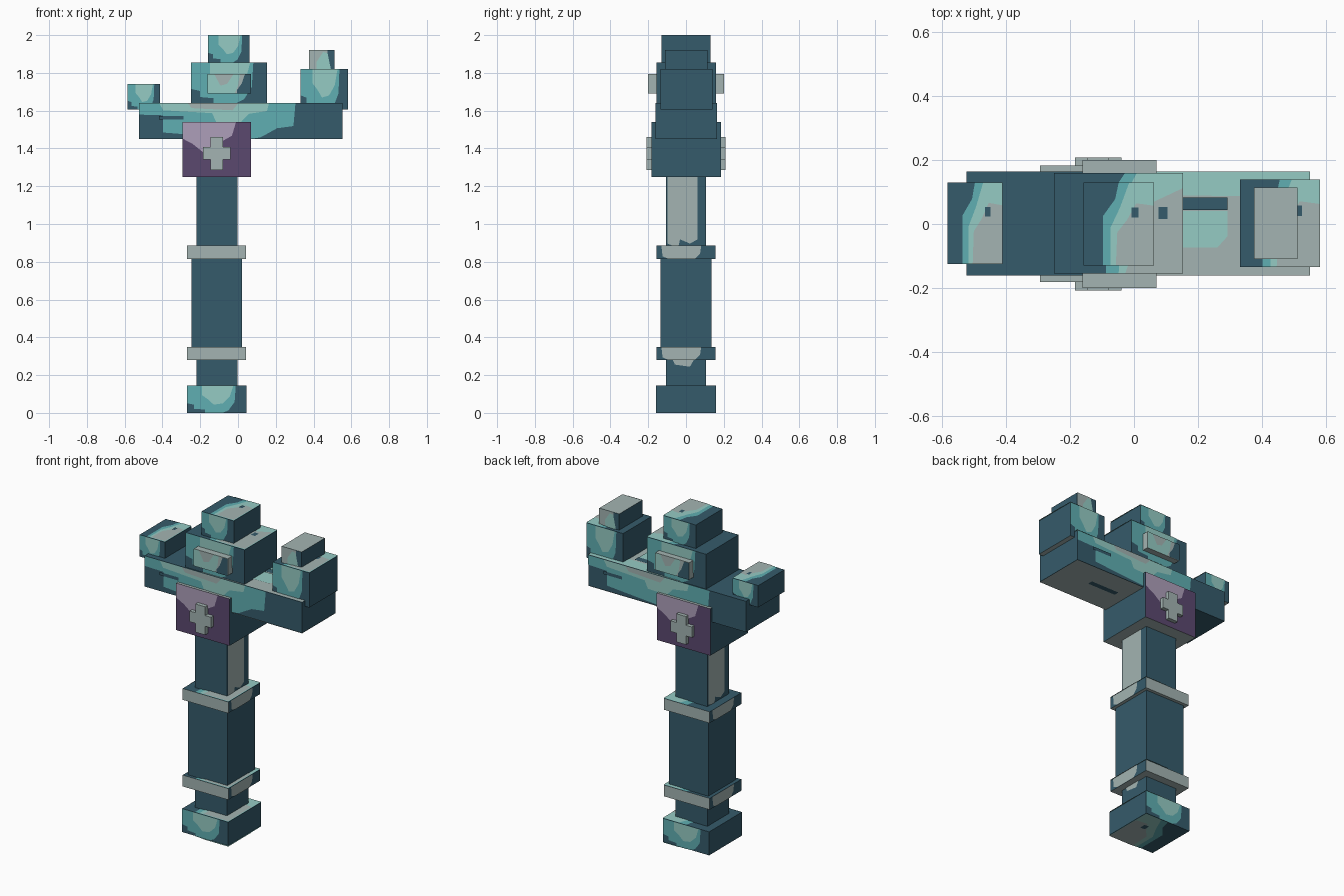
import bpy, bmesh
from mathutils import Vector

if "Cube" in bpy.data.objects:
    bpy.data.objects.remove(bpy.data.objects["Cube"])

# ---------- colours ----------
def linear(h):
    out = []
    for i in (0, 2, 4):
        c = int(h[i:i + 2], 16) / 255
        out.append(c / 12.92 if c <= 0.04045 else ((c + 0.055) / 1.055) ** 2.4)
    return (*out, 1)

MATS = {}
for name, h in dict(dark_teal="355B6B", teal="60AFB2", pale_teal="95CBC4", stone_grey="A3B4B2",
                    purple="5B486F", pale_purple="AE9FBA").items():
    MATS[name] = bpy.data.materials.new(name)
    MATS[name].diffuse_color = linear(h)
NAMES = list(MATS)
DARK, TEAL, PALE, GREY, PURPLE, LILAC = range(6)
NORMALS = {'F': (0, -1, 0), 'B': (0, 1, 0), 'R': (1, 0, 0),
           'L': (-1, 0, 0), 'T': (0, 0, 1), 'D': (0, 0, -1)}


def face_point(b, side, u, v):
    """Point on one side of box b; u runs left to right as seen from outside."""
    x0, x1, y0, y1, z0, z1 = b
    w, d, h = x1 - x0, y1 - y0, z1 - z0
    return Vector({'F': (x0 + u * w, y0, z0 + v * h), 'B': (x1 - u * w, y1, z0 + v * h),
                   'R': (x1, y0 + u * d, z0 + v * h), 'L': (x0, y1 - u * d, z0 + v * h),
                   'T': (x0 + u * w, y0 + v * d, z1), 'D': (x0 + u * w, y0 + v * d, z0)}[side])


def block(name, b, base=DARK, sides=None, paint=()):
    """Box with a colour per side and thin painted patches: (sides, [(colour, outline), ...])."""
    bm = bmesh.new()
    def add(side, outline, colour, lift):
        n = Vector(NORMALS[side])
        f = bm.faces.new([bm.verts.new(face_point(b, side, u, v) + n * lift) for u, v in outline])
        f.normal_update()
        if f.normal.dot(n) < 0:
            f.normal_flip()
        f.material_index = colour
    for s in NORMALS:
        add(s, rect(0, 1, 0, 1), (sides or {}).get(s, base), 0)
    bmesh.ops.remove_doubles(bm, verts=bm.verts, dist=1e-5)
    for where, layers in paint:
        for s in where:
            for i, (colour, outline) in enumerate(layers):
                add(s, outline, colour, 0.002 * (i + 1))
    me = bpy.data.meshes.new(name)
    bm.to_mesh(me)
    bm.free()
    for n in NAMES:
        me.materials.append(MATS[n])
    ob = bpy.data.objects.new(name, me)
    bpy.context.collection.objects.link(ob)
    return ob


def rect(u0, u1, v0, v1):
    return [(u0, v0), (u1, v0), (u1, v1), (u0, v1)]


# ---------- painted patterns ----------
FRONT = [
    (TEAL, [(0, 1), (0, .35), (.12, .3), (.12, .15), (.3, .12), (.3, 0), (.6, 0), (.7, .1),
            (.8, .4), (.82, 1)]),
    (PALE, [(.25, 1), (.25, .65), (.35, .5), (.45, .3), (.6, .35), (.72, .6), (.78, 1)])]
CAP = [
    (TEAL, [(.28, 0), (1, 0), (1, 1), (.5, 1), (.45, .8), (.28, .6)]),
    (PALE, [(.38, 0), (1, 0), (1, 1), (.65, 1), (.52, .7), (.38, .45)]),
    (GREY, [(.46, 0), (1, 0), (1, .72), (.75, .75), (.62, .55), (.48, .4)]),
    (DARK, rect(.68, .78, .58, .7))]
HEAD_FRONT = [
    (TEAL, [(0, 1), (0, .68), (.12, .66), (.12, .18), (.3, .1), (.55, 0), (.6, .05), (.68, .3),
            (.76, .36), (.77, 1)]),
    (PALE, [(.1, 1), (.12, .8), (.36, .72), (.38, .48), (.5, .46), (.54, .7), (.63, .78), (.64, 1)]),
    (GREY, [(.24, 1), (.26, .86), (.46, .8), (.49, 1)]),
    (DARK, rect(.1, .22, .54, .64))]
HEAD_TOP = [
    (GREY, [(.36, 0), (1, 0), (1, 1), (.42, 1)]),
    (PALE, [(.42, .78), (.84, .76), (1, .7), (1, 1), (.42, 1)]),
    (PALE, [(.6, .27), (.73, .27), (.76, .38), (.76, .62), (.6, .62)]),
    (DARK, rect(.6, .76, .63, .75))]
TOP_MID = [
    (TEAL, [(.4, 0), (1, 0), (1, 1), (.55, 1), (.42, .75)]),
    (PALE, [(.5, 0), (1, 0), (1, 1), (.64, 1), (.52, .7)]),
    (GREY, [(.55, 0), (1, 0), (1, .85), (.75, .7)]),
    (DARK, rect(.81, .88, .54, .66))]
PURPLE_FACE = [
    (LILAC, [(0, 1), (0, .7), (.15, .6), (.3, .45), (.45, .5), (.58, .65), (.72, .75), (.78, 1)])]
UNDER = [(GREY, [(.36, 0), (1, 0), (1, 1), (.4, 1)]), (DARK, rect(.62, .8, .5, .6))]

# ---------- handle ----------
block("pommel", (-.27, .045, -.16, .16, 0, .145), paint=[("FB", FRONT), ("TD", CAP)])
shaft = (-.22, -.002, -.105, .105, .145, 1.25)
block("shaft", shaft, paint=[
    ("RL", [(GREY, [(.03, .68), (.3, .66), (.35, .7), (.6, .68), (.79, .7), (.79, 1), (.03, 1)]),
            (GREY, [(.15, .13), (.22, .1), (.6, .09), (.72, .13)])])])
block("grip", (-.247, .022, -.135, .135, .31, .85))
RING_SIDE = [(GREY, [(.08, 1), (.1, .2), (.2, 0), (.65, 0), (.74, .4), (.76, 1)])]
for label, z in (("lower", .28), ("upper", .815)):
    block(label + "_ring", (-.27, .042, -.155, .155, z, z + .07), sides=dict(F=GREY, B=GREY, D=GREY),
          paint=[("RL", RING_SIDE), ("T", CAP)])

# ---------- head ----------
block("socket", (-.295, .07, -.182, .184, 1.25, 1.54),
      sides=dict(F=PURPLE, B=PURPLE, T=GREY, D=GREY), paint=[("FB", PURPLE_FACE)])
block("crossbar", (-.525, .552, -.162, .165, 1.45, 1.64),
      paint=[("FB", HEAD_FRONT), ("T", HEAD_TOP), ("D", UNDER)])
block("middle_tower", (-.25, .154, -.155, .16, 1.64, 1.855), paint=[("FB", FRONT), ("T", TOP_MID)])
block("middle_tower_top", (-.158, .062, -.13, .13, 1.855, 2), paint=[("FB", FRONT), ("T", CAP)])
block("left_tower", (-.585, -.412, -.125, .13, 1.605, 1.74),
      sides=dict(D=GREY), paint=[("FB", FRONT), ("T", CAP)])
block("right_tower", (.332, .582, -.135, .14, 1.605, 1.82),
      sides=dict(D=GREY), paint=[("FB", FRONT), ("T", CAP)])
block("right_tower_top", (.376, .512, -.11, .115, 1.82, 1.92), sides=dict(T=GREY), paint=[
    ("FB", [(GREY, rect(0, .72, 0, 1)), (PALE, [(.3, 0), (.85, 0), (.72, .85), (.55, .9), (.3, .4)])])])

# ---------- raised plates and crosses on front and back ----------
for label, s in (("front", -1), ("back", 1)):
    def depth(a, b):
        return tuple(sorted((s * a, s * b)))
    block(label + "_window_plate", (-.162, .07, *depth(.15, .2), 1.69, 1.795), base=GREY,
          paint=[("F" if s < 0 else "B", [
              (PALE, [(0, 0), (.62, 0), (.7, .4), (.74, 1), (.6, 1), (.45, .5), (.3, .4), (.15, 1), (0, 1)]),
              (DARK, [(.68, 0), (1, 0), (1, 1), (.86, 1), (.78, .5), (.68, .2)])])])
    # cross as one extruded outline
    bm = bmesh.new()
    a, c = .033, .073
    h = .087
    quarter = [(a, h), (a, a), (c, a)]
    pts = quarter + [(x, -z) for x, z in quarter[::-1]] + \
        [(-x, -z) for x, z in quarter] + [(-x, z) for x, z in quarter[::-1]]
    f = bm.faces.new([bm.verts.new((x - .112, s * .18, z + 1.374)) for x, z in pts])
    ext = bmesh.ops.extrude_face_region(bm, geom=[f], use_keep_orig=True)
    bmesh.ops.translate(bm, vec=(0, s * .028, 0),
                        verts=[g for g in ext["geom"] if isinstance(g, bmesh.types.BMVert)])
    bmesh.ops.recalc_face_normals(bm, faces=bm.faces)
    me = bpy.data.meshes.new(label + "_cross")
    bm.to_mesh(me)
    bm.free()
    me.materials.append(MATS["stone_grey"])
    bpy.context.collection.objects.link(bpy.data.objects.new(label + "_cross", me))

for m in bpy.data.materials:
    if m.users and not m.is_grease_pencil:
        m.use_nodes = True
        m.node_tree.nodes["Principled BSDF"].inputs["Base Color"].default_value = m.diffuse_color
